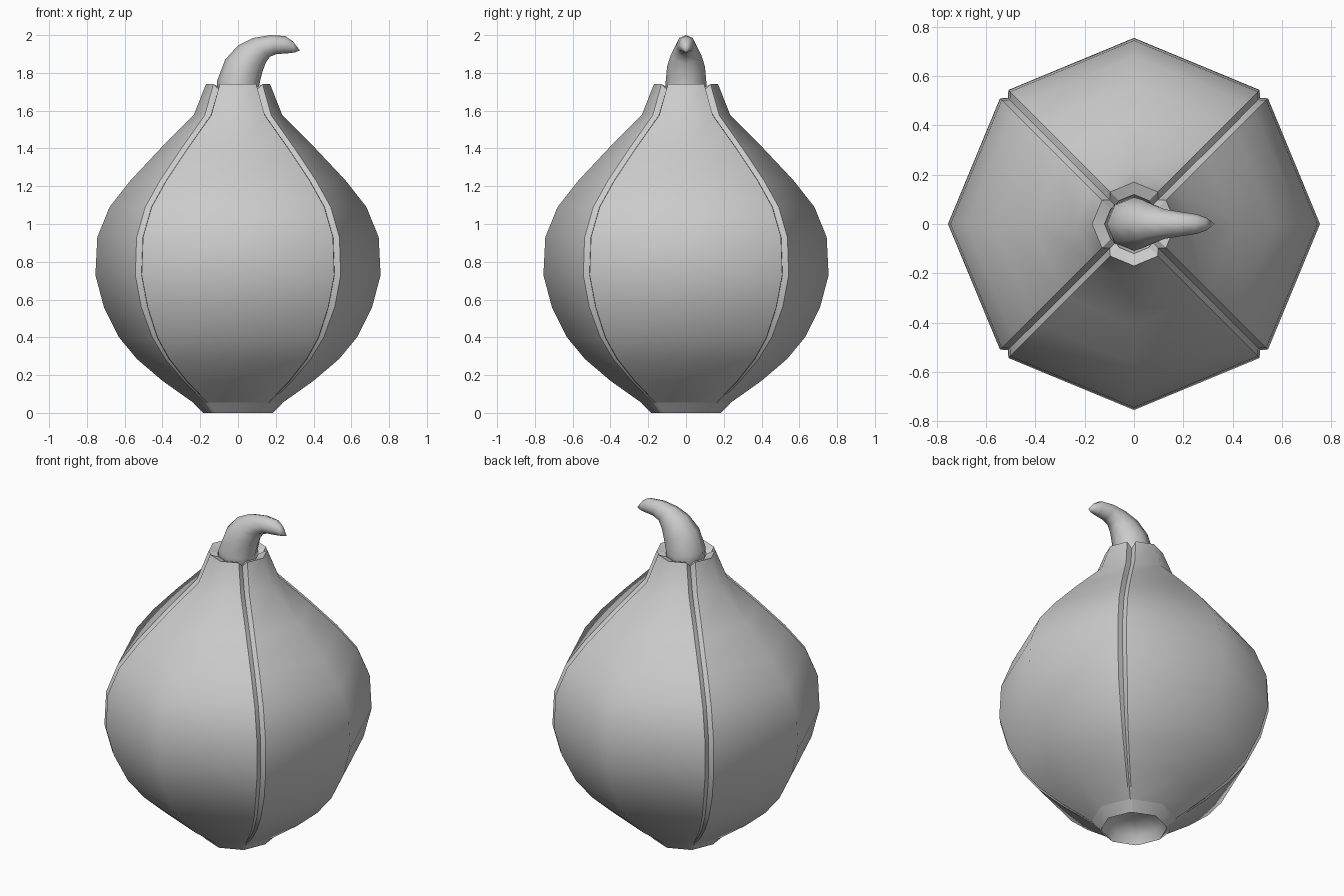
import bpy, bmesh
from math import sin, cos, pi, sqrt
from mathutils import Vector

if "Cube" in bpy.data.objects:
    bpy.data.objects.remove(bpy.data.objects["Cube"])


def make_object(name, bm):
    bmesh.ops.recalc_face_normals(bm, faces=bm.faces)
    for f in bm.faces:
        f.smooth = True
    me = bpy.data.meshes.new(name)
    bm.to_mesh(me)
    bm.free()
    ob = bpy.data.objects.new(name, me)
    bpy.context.collection.objects.link(ob)
    return ob


def bridge(bm, a, b):
    n = len(a)
    for i in range(n):
        bm.faces.new((a[i], a[(i + 1) % n], b[(i + 1) % n], b[i]))


# Bulb: eight-sided profile with a V groove along each diagonal
profile = [(0.185, 0), (0.238, 0.055), (0.40, 0.17), (0.535, 0.285), (0.63, 0.40),
           (0.71, 0.56), (0.755, 0.73), (0.745, 0.93), (0.68, 1.09), (0.57, 1.23),
           (0.41, 1.40), (0.235, 1.575), (0.17, 1.74)]


def groove_ring(bm, r, z, half, depth, drop=0.0):
    verts = []
    d = r / sqrt(2)
    corner = Vector((d, d))
    edge = (Vector((r, 0)) - corner).normalized()
    side = corner + edge * half * 1.08
    base = corner * (1 - depth / r)
    pts = [Vector((r, 0)), side, base, Vector((side.y, side.x))]
    for q in range(4):
        c, s = round(cos(q * pi / 2)), round(sin(q * pi / 2))
        for k, p in enumerate(pts):
            verts.append(bm.verts.new((c * p.x - s * p.y, s * p.x + c * p.y,
                                       z - (drop if k == 2 else 0))))
    return verts


bm = bmesh.new()
rings = []
for r, z in profile:
    t = min(1, z / 0.55)
    drop = 0.03 if z > 1.7 else 0
    rings.append(groove_ring(bm, r, z, 0.006 + 0.018 * t, 0.004 + 0.028 * t, drop))

# Inner lip of the open neck, then the floor under the stem
rings.append(groove_ring(bm, 0.12, 1.722, 0.024, 0.015, 0.025))
rings.append(groove_ring(bm, 0.10, 1.62, 0.02, 0.005))
for a, b in zip(rings, rings[1:]):
    bridge(bm, a, b)
bm.faces.new(rings[-1])

# Hollow dish in the base
last = rings[0]
for r, z in [(0.16, 0.05), (0.10, 0.09)]:
    nxt = groove_ring(bm, r, z, 0.006, 0.003)
    bridge(bm, last, nxt)
    last = nxt
bm.faces.new(last)

# Crisp edges along grooves and rims
for a, b in zip(rings, rings[1:]):
    for i in range(16):
        if i % 4:
            bm.edges.get((a[i], b[i])).smooth = False
for k in (0, 1, 12, 13):
    for i in range(16):
        bm.edges.get((rings[k][i], rings[k][(i + 1) % 16])).smooth = False
make_object("bulb", bm)

# Curved stem: (outer edge x, z, inner edge x, z, half width)
sections = [(-0.115, 1.64, 0.115, 1.64, 0.115), (-0.11, 1.76, 0.112, 1.735, 0.108),
            (-0.068, 1.87, 0.128, 1.80, 0.10), (0.0, 1.945, 0.145, 1.85, 0.08),
            (0.08, 1.985, 0.168, 1.885, 0.06), (0.17, 2.0, 0.205, 1.90, 0.05),
            (0.25, 1.995, 0.26, 1.903, 0.04), (0.29, 1.968, 0.30, 1.908, 0.025)]
bm = bmesh.new()
prev = None
for x0, z0, x1, z1, w in sections:
    p, q = Vector((x0, 0, z0)), Vector((x1, 0, z1))
    mid, arm = (p + q) / 2, (q - p) / 2
    ring = [bm.verts.new(mid + arm * cos(i * pi / 4) + Vector((0, w * sin(i * pi / 4), 0)))
            for i in range(8)]
    if prev:
        bridge(bm, prev, ring)
    else:
        bm.faces.new(ring)
    prev = ring
tip = bm.verts.new((0.328, 0, 1.918))
for i in range(8):
    bm.faces.new((prev[i], prev[(i + 1) % 8], tip))
make_object("stem", bm)
